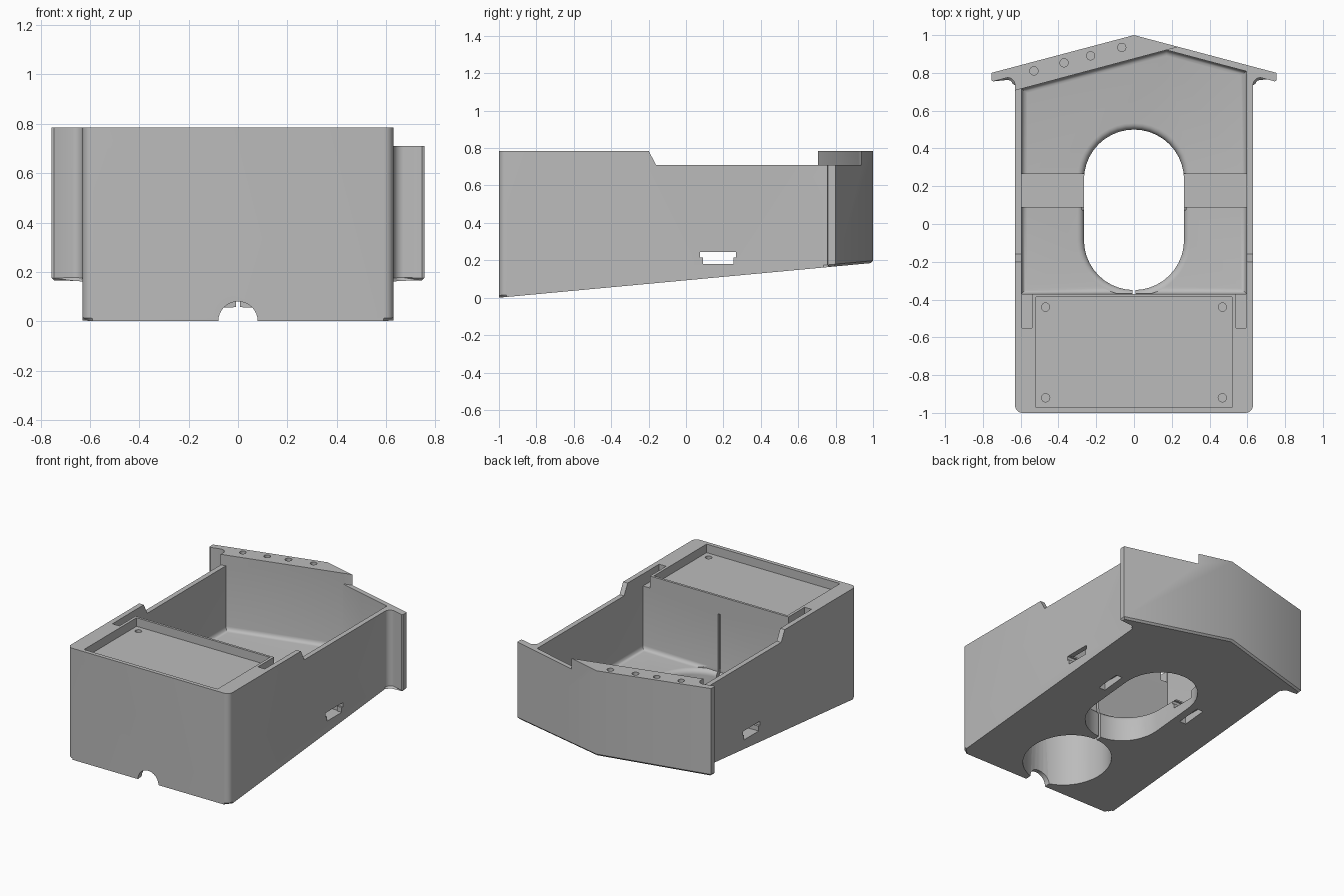
import bpy, bmesh, math

cube = bpy.data.objects.get("Cube")
if cube:
    bpy.data.objects.remove(cube, do_unlink=True)

grey = bpy.data.materials.new("plain grey")
grey.use_nodes = True
colour = (0.5, 0.5, 0.5, 1)
grey.diffuse_color = colour
grey.node_tree.nodes["Principled BSDF"].inputs["Base Color"].default_value = colour

TOP, SIDE_TOP, FLOOR = 0.785, 0.71, 0.255
GABLE = 0.2 / 0.75          # slope of the gabled back wall


def underside(y):
    return 0.093 * (y + 1)


def arc(cx, cy, r, start, end, steps=6):
    return [(cx + r * math.cos(math.radians(start + (end - start) * i / steps)),
             cy + r * math.sin(math.radians(start + (end - start) * i / steps)))
            for i in range(steps + 1)]


def loft(name, rings, bevel=0, segments=1):
    """Skin a stack of matching rings; bevel rounds the lowest rim."""
    bm = bmesh.new()
    loops = [[bm.verts.new(p) for p in ring] for ring in rings]
    n = len(loops[0])
    base = bm.faces.new(loops[0])
    bm.faces.new(loops[-1])
    for low, high in zip(loops, loops[1:]):
        for i in range(n):
            j = (i + 1) % n
            bm.faces.new((low[i], low[j], high[j], high[i]))
    if bevel:
        bmesh.ops.bevel(bm, geom=list(base.edges), offset=bevel,
                        segments=segments, profile=0.5, affect='EDGES')
    bmesh.ops.recalc_face_normals(bm, faces=bm.faces)
    mesh = bpy.data.meshes.new(name)
    bm.to_mesh(mesh)
    bm.free()
    mesh.materials.append(grey)
    obj = bpy.data.objects.new(name, mesh)
    bpy.context.collection.objects.link(obj)
    return obj


def prism(name, outline, z0, z1, **kw):
    return loft(name, [[(x, y, z) for x, y in outline] for z in (z0, z1)], **kw)


def box(name, x0, x1, y0, y1, z0, z1):
    return prism(name, [(x0, y0), (x1, y0), (x1, y1), (x0, y1)], z0, z1)


def cylinder(name, x, y, r, z0, z1, steps=24):
    return prism(name, arc(x, y, r, 0, 360, steps)[:-1], z0, z1)


# Main body: rounded front corners, flanged gable back, sloping underside
half = arc(0.59, -0.96, 0.04, -90, 0) + arc(0.67, 0.735, 0.04, 180, 90)
half += [(0.745, 0.755), (0.755, 0.76), (0.755, 0.80)]
outline = half + [(0, 1)] + [(-x, y) for x, y in reversed(half)]
body = loft("body", [[(x, y, underside(y)) for x, y in outline],
                     [(x, y, TOP) for x, y in outline]], bevel=0.012)
cutters = []
cut = cutters.append

# Lowered side walls, leaving the raised rear band
step = [(-0.2, 1), (-0.2, TOP), (-0.16, SIDE_TOP), (0.6, SIDE_TOP), (0.6, 1)]
cut(loft("step_cut", [[(x, y, z) for y, z in step] for x in (-1, 1)]))
cut(prism("rear_step_cut", [(-0.8, 0.55), (0.8, 0.55), (0.8, 0.875 + 0.8 * GABLE),
                            (-0.8, 0.875 - 0.8 * GABLE)], SIDE_TOP, 1))

# Open interior behind the front block
w = 0.595
cut(prism("interior_cut", [(-w, -0.37), (w, -0.37), (w, 0.967 - w * GABLE),
                           (0.172, 0.921), (-w, 0.875 - w * GABLE)],
          FLOOR, 1, bevel=0.03, segments=4))


# Long rounded floor opening with a softened upper edge
def stadium(grow, z):
    r = 0.265 + grow
    pts = arc(0, 0.235, r, 0, 180, 20) + arc(0, -0.085, r, 180, 360, 20)
    return [(x, max(y, -0.368), z) for x, y in pts]


soft = 0.035
rings = [stadium(0, -0.1)]
for i in range(6):
    a = math.radians(18 * i)
    rings.append(stadium(soft * (1 - math.cos(a)), FLOOR - soft + soft * math.sin(a)))
rings.append(stadium(soft, FLOOR + 0.06))
cut(loft("floor_opening_cut", rings))

# Strap channel, side windows and strap slots underneath
cut(box("channel_cut", -w, w, 0.09, 0.265, 0.18, 0.4))
cut(box("window_cut", -1, 1, 0.09, 0.255, 0.181, 0.245))
cut(box("window_ears_cut", -1, 1, 0.075, 0.267, 0.215, 0.244))
for s in (-1, 1):
    cut(box("strap_slot_cut", s * 0.345 - 0.025, s * 0.345 + 0.025,
            0.085, 0.26, -0.1, 0.155))

# Tray on the front block, with screw holes and relief slots beside it
cut(box("tray_cut", -0.52, 0.52, -0.972, -0.387, 0.725, 1))
for s in (-1, 1):
    for y in (-0.44, -0.92):
        cut(cylinder("screw_hole_cut", s * 0.468, y, 0.022, 0.67, 0.9, 16))
    cut(box("relief_cut", s * 0.567 - 0.027, s * 0.567 + 0.027,
            -0.55, -0.34, 0.70, 1))

# Screw holes along the raised rear band
for x in (-0.53, -0.37, -0.23, -0.065):
    cut(cylinder("band_hole_cut", x, 0.952 + x * GABLE, 0.022, 0.7, 0.9, 16))

# Round chamber under the tray, its narrow slit and the front cable notch
cut(cylinder("chamber_cut", 0, -0.68, 0.29, -0.1, 0.67, 48))
cut(box("slit_cut", -0.009, 0.009, -0.45, -0.33, -0.1, 0.66))
notch = arc(0, 0, 0.08, 0, 360, 32)[:-1]
cut(loft("notch_cut", [[(x, y, z) for x, z in notch] for y in (-1.1, -0.9)]))

# Carve the body and discard the cutters
bpy.context.view_layer.objects.active = body
for c in cutters:
    c.hide_render = True
    mod = body.modifiers.new("carve", 'BOOLEAN')
    mod.operation = 'DIFFERENCE'
    mod.solver = 'EXACT'
    mod.object = c
    bpy.ops.object.modifier_apply(modifier=mod.name)
    bpy.data.objects.remove(c, do_unlink=True)

bpy.ops.object.select_all(action='DESELECT')
body.select_set(True)
bpy.ops.object.shade_smooth_by_angle(angle=math.radians(30))
